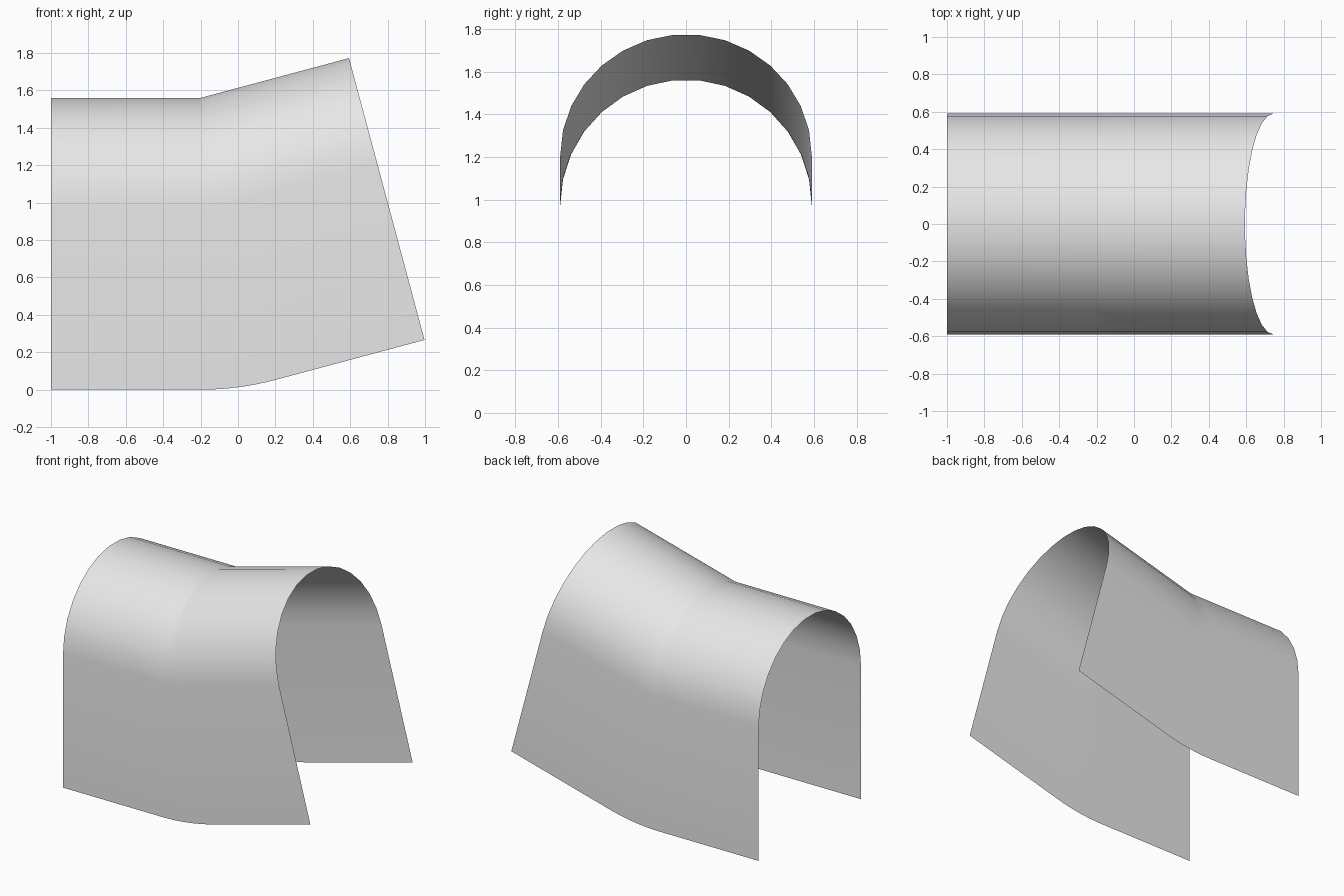
import bpy
import bmesh
from math import sin, cos, radians
from mathutils import Vector

cube = bpy.data.objects.get("Cube")
if cube:
    bpy.data.objects.remove(cube)

RADIUS = 0.59        # arch radius
SPRING = 0.973       # height where the arch meets the walls
ARCH_STEPS = 15
BEND = radians(15)
BEND_X = -0.203      # where the straight run ends
PIVOT_Z = 1.57       # bend axis just above the crown
RISE_LENGTH = 0.822  # length of the tilted run

grey = bpy.data.materials.new("light grey")
grey.use_nodes = True
colour = (0.8, 0.8, 0.8, 1)
grey.diffuse_color = colour
grey.node_tree.nodes["Principled BSDF"].inputs["Base Color"].default_value = colour

bm = bmesh.new()

# Open arch profile: front wall, half circle, back wall
profile = [(-RADIUS, 0)]
for i in range(ARCH_STEPS + 1):
    a = radians(180 * i / ARCH_STEPS)
    profile.append((-RADIUS * cos(a), SPRING + RADIUS * sin(a)))
profile.append((RADIUS, 0))
verts = [bm.verts.new((-1, y, z)) for y, z in profile]
edges = [bm.edges.new(pair) for pair in zip(verts, verts[1:])]


def extrude(edges, offset):
    """Sweep the open profile along a straight line."""
    geom = bmesh.ops.extrude_edge_only(bm, edges=edges)["geom"]
    moved = [g for g in geom if isinstance(g, bmesh.types.BMVert)]
    bmesh.ops.translate(bm, verts=moved, vec=offset)
    return [g for g in geom if isinstance(g, bmesh.types.BMEdge)]


# Level run, upward bend, tilted run
edges = extrude(edges, Vector((BEND_X + 1, 0, 0)))
last = bmesh.ops.spin(bm, geom=edges + list({v for e in edges for v in e.verts}),
                      cent=(BEND_X, 0, PIVOT_Z), axis=(0, -1, 0),
                      angle=BEND, steps=8, use_duplicate=False)["geom_last"]
edges = [g for g in last if isinstance(g, bmesh.types.BMEdge)]
extrude(edges, RISE_LENGTH * Vector((cos(BEND), 0, sin(BEND))))

# Outward normals
bmesh.ops.recalc_face_normals(bm, faces=bm.faces)
bm.normal_update()
front = min(bm.faces, key=lambda f: f.calc_center_median().y)
if front.normal.y > 0:
    bmesh.ops.reverse_faces(bm, faces=bm.faces)

mesh = bpy.data.meshes.new("bent_arch_shell")
bm.to_mesh(mesh)
bm.free()
mesh.materials.append(grey)
shell = bpy.data.objects.new("bent_arch_shell", mesh)
bpy.context.collection.objects.link(shell)
bpy.context.view_layer.objects.active = shell
shell.select_set(True)
bpy.ops.object.shade_smooth_by_angle(angle=radians(30))
